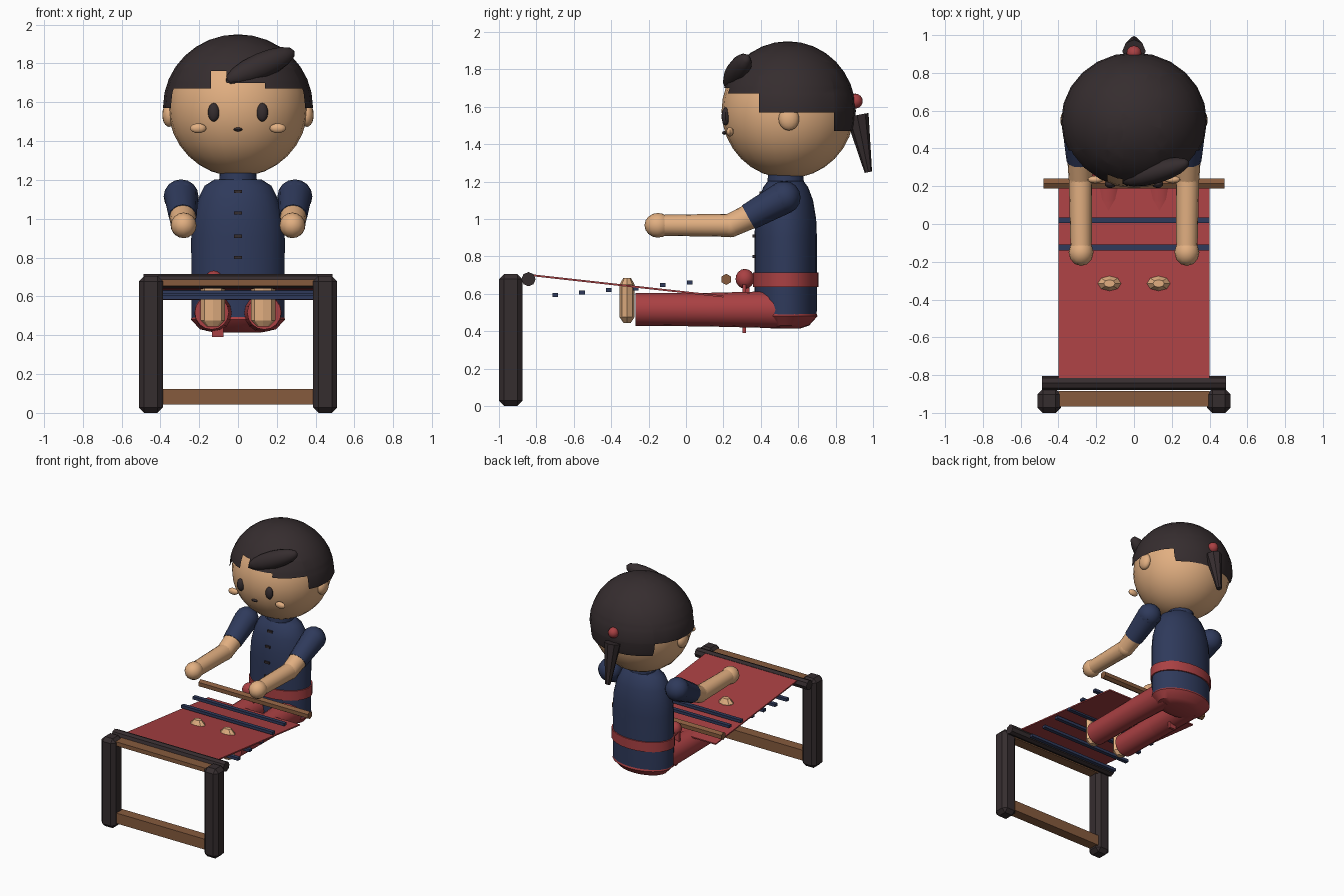
import bpy, bmesh, math
from mathutils import Vector, Matrix

if "Cube" in bpy.data.objects:
    bpy.data.objects.remove(bpy.data.objects["Cube"])


def material(name, rgb):
    m = bpy.data.materials.new(name)
    m.diffuse_color = (*rgb, 1)
    m.use_nodes = True
    m.node_tree.nodes["Principled BSDF"].inputs["Base Color"].default_value = m.diffuse_color
    return m


SKIN = material("skin", (0.76, 0.43, 0.22))
DARK = material("dark_brown", (0.036, 0.026, 0.028))
RED = material("red", (0.40, 0.052, 0.056))
NAVY = material("navy", (0.028, 0.042, 0.105))
WOOD = material("wood", (0.24, 0.105, 0.048))


def finish(name, bm, mat, smooth=35):
    bmesh.ops.recalc_face_normals(bm, faces=bm.faces)
    me = bpy.data.meshes.new(name)
    bm.to_mesh(me)
    bm.free()
    ob = bpy.data.objects.new(name, me)
    bpy.context.collection.objects.link(ob)
    me.materials.append(mat)
    if smooth:
        bpy.ops.object.select_all(action='DESELECT')
        ob.select_set(True)
        bpy.context.view_layer.objects.active = ob
        bpy.ops.object.shade_smooth_by_angle(angle=math.radians(smooth))
    return ob


def ellipsoid_mesh(c, r, seg=16, rings=10, direction=None):
    """Ellipsoid; local z can be turned towards a direction."""
    bm = bmesh.new()
    bmesh.ops.create_uvsphere(bm, u_segments=seg, v_segments=rings, radius=1)
    rot = Matrix.Identity(4)
    if direction:
        rot = Vector(direction).to_track_quat('Z', 'Y').to_matrix().to_4x4()
    bm.transform(Matrix.Translation(c) @ rot @ Matrix.Diagonal((*r, 1)))
    return bm


def ellipsoid(name, c, r, mat, seg=16, rings=10, direction=None):
    return finish(name, ellipsoid_mesh(c, r, seg, rings, direction), mat)


def tube(name, a, b, r1, r2, mat, seg=16, smooth=35):
    a, b = Vector(a), Vector(b)
    bm = bmesh.new()
    bmesh.ops.create_cone(bm, cap_ends=True, segments=seg, radius1=r1, radius2=r2,
                          depth=(b - a).length)
    rot = (b - a).to_track_quat('Z', 'Y').to_matrix().to_4x4()
    bm.transform(Matrix.Translation((a + b) / 2) @ rot)
    return finish(name, bm, mat, smooth)


def box(name, c, size, mat, bevel=0, pitch=0):
    bm = bmesh.new()
    bmesh.ops.create_cube(bm, size=1)
    bm.transform(Matrix.Diagonal((*size, 1)))
    if bevel:
        bmesh.ops.bevel(bm, geom=bm.edges[:], offset=bevel, segments=1, affect='EDGES')
    bm.transform(Matrix.Translation(c) @ Matrix.Rotation(pitch, 4, 'X'))
    return finish(name, bm, mat, 0)


def lathe(name, rows, mat, cx=0, cy=0.533, seg=24, smooth=35):
    """Stacked elliptical rings given as (z, x radius, y radius)."""
    bm = bmesh.new()
    rings = []
    for z, rx, ry in rows:
        rings.append([bm.verts.new((cx + rx * math.cos(2 * math.pi * i / seg),
                                    cy + ry * math.sin(2 * math.pi * i / seg), z))
                      for i in range(seg)])
    for lo, hi in zip(rings, rings[1:]):
        for i in range(seg):
            j = (i + 1) % seg
            bm.faces.new((lo[i], lo[j], hi[j], hi[i]))
    bm.faces.new(rings[0])
    bm.faces.new(rings[-1])
    return finish(name, bm, mat, smooth)


# Head and face
HEAD = (0, 0.545, 1.577)
ellipsoid("head", HEAD, (0.36, 0.355, 0.36), SKIN, 24, 16)
ellipsoid("mouth", (0, 0.205, 1.46), (0.025, 0.012, 0.01), DARK, 10, 6)
for s, side in ((-1, "left"), (1, "right")):
    ellipsoid(side + "_ear", (s * 0.355, 0.55, 1.535), (0.035, 0.055, 0.062), SKIN)
    ellipsoid(side + "_eye", (s * 0.125, 0.212, 1.548), (0.03, 0.022, 0.048), DARK, 12, 8)
    ellipsoid(side + "_cheek", (s * 0.205, 0.235, 1.466), (0.042, 0.02, 0.025), SKIN, 12, 8)

# Hair cap with stepped hairline and a notch in the fringe
bm = ellipsoid_mesh(HEAD, (0.386, 0.363, 0.373), 24, 16)
cuts = [(2, z) for z in (1.47, 1.57, 1.67, 1.70, 1.76)]
cuts += [(1, 0.39), (1, 0.79), (0, -0.14), (0, -0.06), (0, 0.14)]
for axis, pos in cuts:
    co, no = Vector((0, 0, 0)), Vector((0, 0, 0))
    co[axis], no[axis] = pos, 1
    bmesh.ops.bisect_plane(bm, geom=bm.verts[:] + bm.edges[:] + bm.faces[:],
                           plane_co=co, plane_no=no)


def hairline(p):
    if p.y > 0.79:
        return 1.47
    if p.y > 0.39:
        return 1.57
    if -0.14 < p.x < -0.06:
        return 1.76
    return 1.70 if -0.06 < p.x < 0.14 else 1.67


bare = [f for f in bm.faces if f.calc_center_median().z < hairline(f.calc_center_median())]
bmesh.ops.delete(bm, geom=bare, context='FACES')
finish("hair_cap", bm, DARK)
ellipsoid("hair_tuft", (0.115, 0.275, 1.785), (0.06, 0.068, 0.2), DARK, 12, 8,
          (0.34, 0.1, 0.15))
ellipsoid("hair_tie", (0, 0.905, 1.63), (0.04, 0.04, 0.04), RED, 12, 8)
tube("ponytail", (0, 0.915, 1.555), (0, 0.975, 1.25), 0.062, 0.02, DARK, 8)

# Jacket
lathe("jacket", [(0.48, 0.24, 0.166), (0.9, 0.241, 0.167), (1.0, 0.232, 0.163),
                 (1.1, 0.207, 0.146), (1.17, 0.172, 0.12), (1.203, 0.12, 0.095)], NAVY)
lathe("collar", [(1.18, 0.098, 0.098), (1.235, 0.095, 0.095)], NAVY)
for i, (z, y) in enumerate(((1.14, 0.40), (1.03, 0.374), (0.91, 0.364), (0.80, 0.364))):
    box(f"button_{i + 1}", (0, y, z), (0.042, 0.016, 0.016), DARK)

# Sash with knot and hanging ends
lathe("sash", [(0.637, 0.25, 0.176), (0.713, 0.25, 0.176)], RED)
ellipsoid("sash_knot", (-0.125, 0.315, 0.68), (0.05, 0.05, 0.053), RED, 12, 8)
box("sash_end_long", (-0.105, 0.312, 0.52), (0.06, 0.02, 0.26), RED)
box("sash_end_short", (-0.15, 0.33, 0.60), (0.05, 0.02, 0.14), RED)

# Trousers and feet
lathe("hips", [(0.415, 0.12, 0.08), (0.43, 0.195, 0.125), (0.48, 0.242, 0.17),
               (0.5, 0.238, 0.164)], RED)
for s, side in ((-1, "left"), (1, "right")):
    tube(side + "_thigh", (s * 0.135, 0.12, 0.515), (s * 0.125, 0.53, 0.515), 0.09, 0.1, RED)
    tube(side + "_shin", (s * 0.135, -0.27, 0.517), (s * 0.135, 0.15, 0.515), 0.088, 0.09, RED)
    lathe(side + "_foot", [(0.445, 0.03, 0.02), (0.475, 0.062, 0.04),
                           (0.65, 0.062, 0.04), (0.685, 0.03, 0.02)],
          SKIN, s * 0.13, -0.315, 8, 0)

    # Arms
    ellipsoid(side + "_shoulder", (s * 0.293, 0.525, 1.115), (0.09, 0.088, 0.088), NAVY, 12, 8)
    tube(side + "_sleeve", (s * 0.293, 0.525, 1.115), (s * 0.285, 0.335, 1.01),
         0.088, 0.072, NAVY, 12)
    tube(side + "_elbow", (s * 0.285, 0.345, 1.015), (s * 0.283, 0.24, 0.966),
         0.068, 0.063, SKIN)
    ellipsoid(side + "_elbow_joint", (s * 0.283, 0.24, 0.966), (0.064, 0.064, 0.064), SKIN)
    tube(side + "_forearm", (s * 0.283, 0.24, 0.966), (s * 0.28, -0.14, 0.966),
         0.062, 0.056, SKIN)
    ellipsoid(side + "_hand", (s * 0.28, -0.15, 0.966), (0.066, 0.072, 0.066), SKIN, 12, 8)

    # Loom posts
    box(side + "_post", (s * 0.449, -0.937, 0.353), (0.124, 0.126, 0.706), DARK, 0.028)

# Loom rails and beams
box("lower_rail", (0, -0.925, 0.083), (0.8, 0.08, 0.082), WOOD)
box("upper_rail", (0, -0.925, 0.67), (0.8, 0.08, 0.032), WOOD)
tube("warp_beam", (-0.488, -0.842, 0.678), (0.488, -0.842, 0.678), 0.038, 0.038, DARK, 8, 0)
tube("cloth_rod", (-0.478, 0.215, 0.677), (0.478, 0.215, 0.677), 0.03, 0.03, WOOD, 6, 0)

# Sloping cloth and cross sticks
slope = math.atan2(-0.113, 1.02)
box("cloth", (0, -0.31, 0.642), (0.8, 1.026, 0.01), RED, 0, slope)
for i in range(6):
    y = -0.70 + 0.144 * i
    z = 0.594 + 0.0131 * i - (0.004 if i == 3 else 0)
    box(f"cross_stick_{i + 1}", (0, y, z), (0.8, 0.03, 0.022), NAVY)
